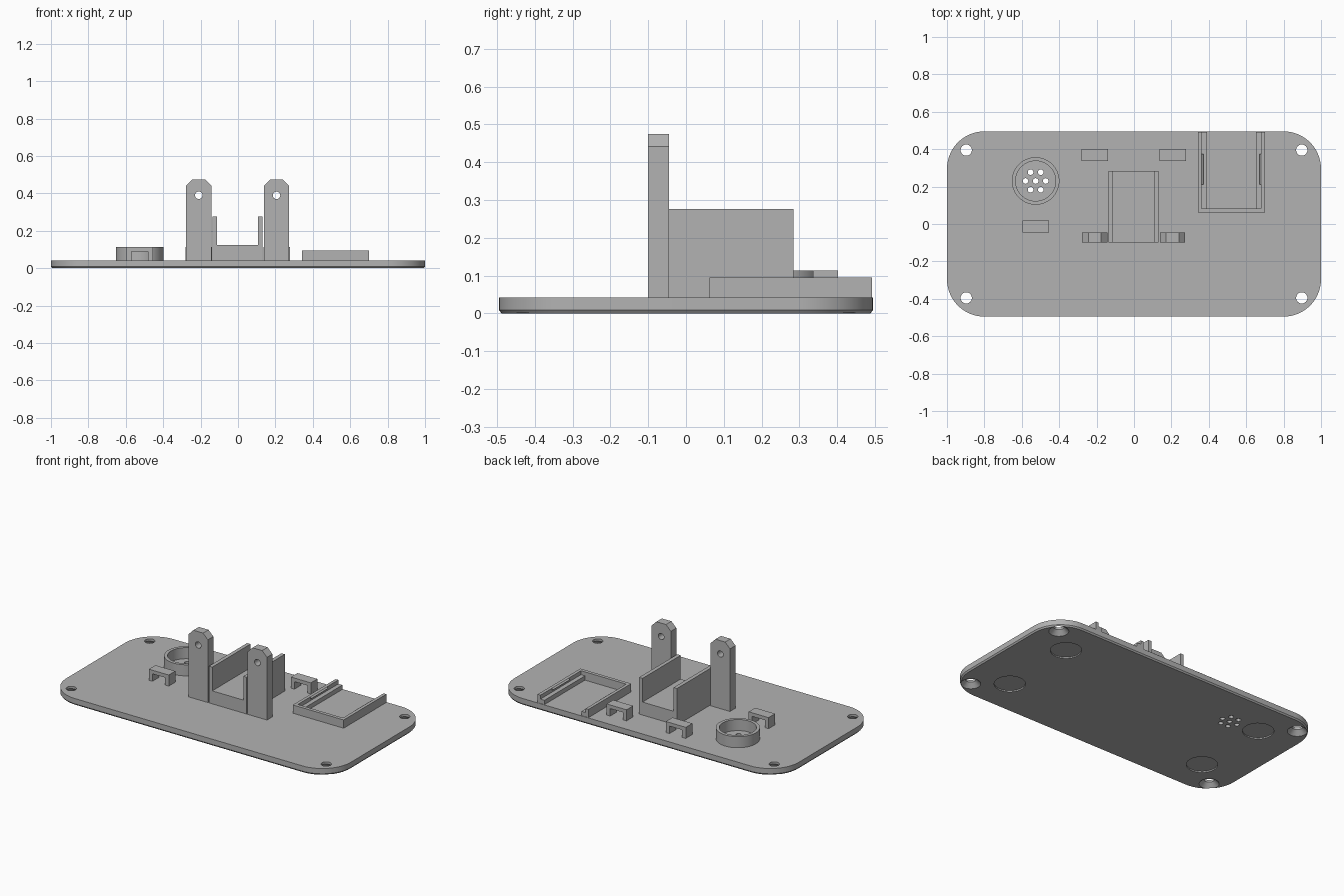
import bpy, bmesh
from math import sin, cos, pi, radians

cube = bpy.data.objects.get("Cube")
if cube:
    bpy.data.objects.remove(cube, do_unlink=True)

grey = bpy.data.materials.new("plastic_grey")
grey.use_nodes = True
colour = (0.45, 0.45, 0.45, 1)
grey.diffuse_color = colour
grey.node_tree.nodes["Principled BSDF"].inputs["Base Color"].default_value = colour

TOP = 0.0425   # upper face of the base plate
SINK = 0.04    # parts start slightly inside the plate


def loft(name, *solids):
    """Each solid is a list of matching loops, bridged in order and capped."""
    bm = bmesh.new()
    for loops in solids:
        rings = [[bm.verts.new(p) for p in loop] for loop in loops]
        n = len(rings[0])
        bm.faces.new(rings[0])
        bm.faces.new(rings[-1])
        for a, b in zip(rings, rings[1:]):
            for i in range(n):
                j = (i + 1) % n
                bm.faces.new((a[i], a[j], b[j], b[i]))
    bmesh.ops.recalc_face_normals(bm, faces=bm.faces)
    mesh = bpy.data.meshes.new(name)
    bm.to_mesh(mesh)
    bm.free()
    mesh.materials.append(grey)
    obj = bpy.data.objects.new(name, mesh)
    bpy.context.collection.objects.link(obj)
    return obj


def along_y(outline, y0, y1):
    return [[(x, y, z) for x, z in outline] for y in (y0, y1)]


def along_z(outline, z0, z1):
    return [[(x, y, z) for x, y in outline] for z in (z0, z1)]


def circle(cx, cy, r, n=32):
    return [(cx + r * cos(2 * pi * i / n), cy + r * sin(2 * pi * i / n)) for i in range(n)]


def rect(x0, x1, y0, y1):
    return [(x0, y0), (x1, y0), (x1, y1), (x0, y1)]


def lathe(cx, cy, profile):
    return [[(x, y, z) for x, y in circle(cx, cy, r)] for r, z in profile]


def cut(obj, cutter):
    cutter.hide_render = True
    mod = obj.modifiers.new("cut", "BOOLEAN")
    mod.operation = "DIFFERENCE"
    mod.solver = "EXACT"
    mod.object = cutter
    select(obj)
    bpy.ops.object.modifier_apply(modifier=mod.name)
    bpy.data.objects.remove(cutter, do_unlink=True)


def select(obj):
    bpy.ops.object.select_all(action="DESELECT")
    obj.select_set(True)
    bpy.context.view_layer.objects.active = obj


def smooth(obj):
    select(obj)
    bpy.ops.object.shade_smooth_by_angle(angle=radians(30))


def rounded(inset, z, hx=1.0, hy=0.495, r=0.2, steps=14):
    loop = []
    for k, (sx, sy) in enumerate([(1, 1), (-1, 1), (-1, -1), (1, -1)]):
        for i in range(steps + 1):
            a = (k + i / steps) * pi / 2
            loop.append((sx * (hx - r) + (r - inset) * cos(a),
                         sy * (hy - r) + (r - inset) * sin(a), z))
    return loop


# Base plate with chamfered lower edge
plate = loft("base_plate", [rounded(0.007, 0), rounded(0, 0.009), rounded(0, TOP)])

# Countersunk screw holes, foot recesses and sound holes
BX, BY = -0.526, 0.23
cutters = []
for sx in (-1, 1):
    for sy in (-1, 1):
        cutters.append(lathe(sx * 0.897, sy * 0.395, [(0.06, -0.002), (0.03, 0.028), (0.03, 0.06)]))
        cutters.append(lathe(sx * 0.723, sy * 0.252, [(0.091, -0.01), (0.091, 0.008)]))
spots = [(BX, BY)] + [(BX + 0.054 * cos(i * pi / 3), BY + 0.054 * sin(i * pi / 3)) for i in range(6)]
for x, y in spots:
    cutters.append(along_z(circle(x, y, 0.015, 20), -0.02, 0.08))
cut(plate, loft("hole_cutter", *cutters))
smooth(plate)

# Sound ring around the small holes
ring = loft("sound_ring", along_z(circle(BX, BY, 0.127, 64), SINK, 0.113))
cut(ring, loft("ring_cutter", along_z(circle(BX, BY, 0.107, 64), 0, 0.2)))
smooth(ring)

# Pivot towers with clipped top corners and a cross hole
for side, cx in (("right", -0.21), ("left", 0.206)):
    w, c, top = 0.068, 0.034, 0.475
    outline = [(cx - w, SINK), (cx + w, SINK), (cx + w, top - c), (cx + w - c, top),
               (cx - w + c, top), (cx - w, top - c)]
    tower = loft(side + "_pivot_tower", along_y(outline, -0.1, -0.045))
    cut(tower, loft("pivot_cutter", along_y(circle(cx, 0.39, 0.02), -0.2, 0.1)))
    smooth(tower)


def channel(x0, x1, wall, low, floor, high):
    """U-shaped section, open towards high."""
    return [(x0, low), (x1, low), (x1, high), (x1 - wall, high), (x1 - wall, floor),
            (x0 + wall, floor), (x0 + wall, high), (x0, high)]


# Central cradle
loft("cradle", along_y(channel(-0.135, 0.131, 0.024, SINK, 0.125, 0.276), -0.1, 0.284))

# Cable clips: small bridges
for name, cx, cy in (("rear_right", -0.21, 0.369), ("rear_left", 0.207, 0.369), ("side", -0.525, -0.013)):
    bridge = channel(cx - 0.07, cx + 0.07, 0.025, 0.113, 0.09, SINK)
    loft(name + "_cable_clip", along_y(bridge, cy - 0.033, cy + 0.033))

# Board tray: outer wall, side ledges and snap ridges
loft("tray_wall", along_z(channel(0.342, 0.70, 0.02, 0.062, 0.084, 0.492), SINK, 0.095))
for side, edge, d in (("right", 0.362, 1), ("left", 0.68, -1)):
    ledge = rect(*sorted((edge, edge + d * 0.028)), 0.084, 0.492)
    loft(side + "_tray_ledge", along_z(ledge, SINK, 0.07))
    ridge = [(edge, 0.095), (edge + d * 0.01, 0.088), (edge, 0.081)]
    loft(side + "_snap_ridge", along_y(ridge, 0.21, 0.375))
